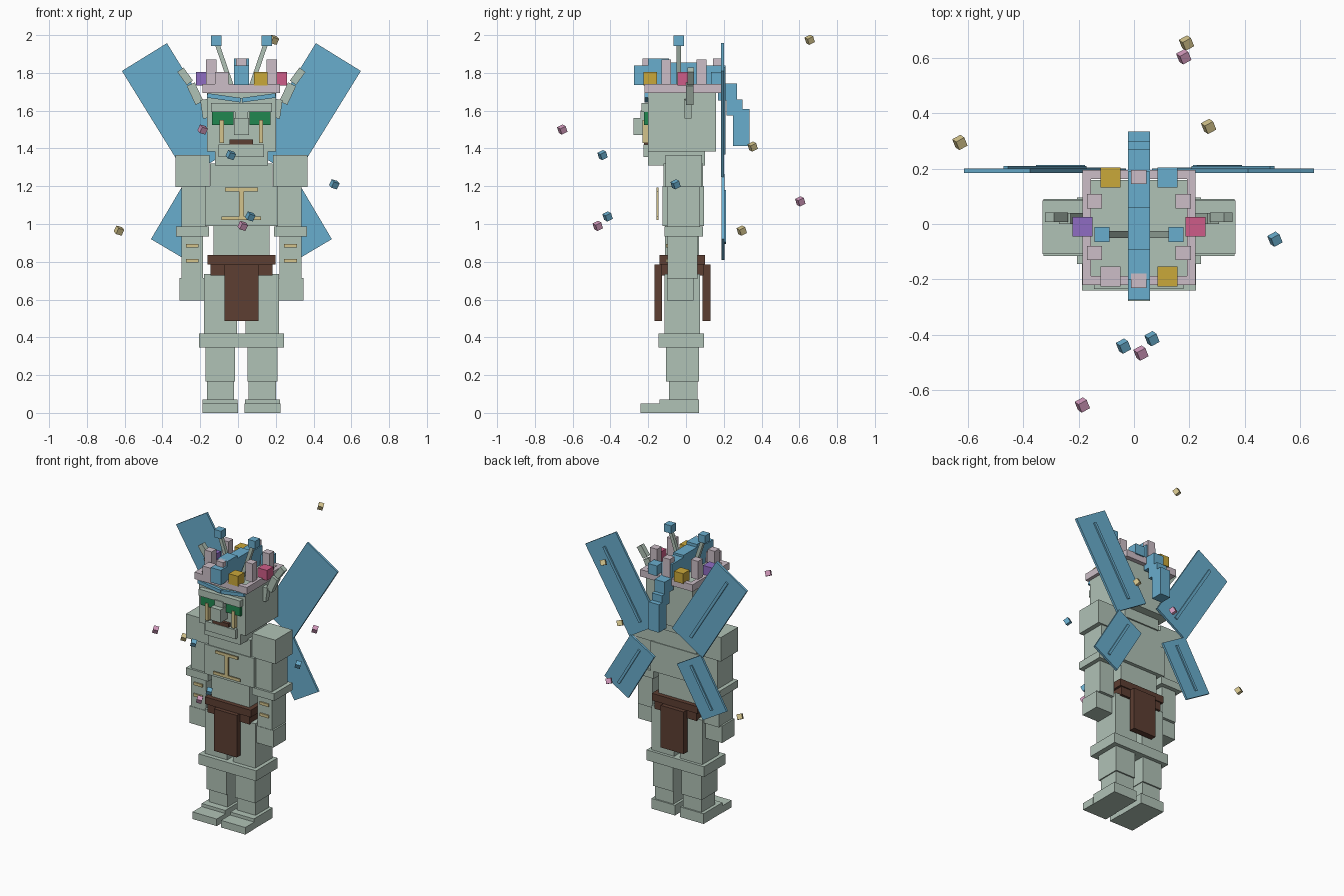
import bpy, bmesh, math, random
from mathutils import Matrix, Euler

random.seed(4)
CX = 0.018  # mirror plane of the figure


def material(name, rgb):
    m = bpy.data.materials.new(name)
    lin = [(c / 255 / 12.92 if c < 10 else ((c / 255 + 0.055) / 1.055) ** 2.4) for c in rgb]
    m.diffuse_color = (*lin, 1)
    return m


SAGE = material("sage", (176, 194, 182))
SHELL = material("pale_mauve", (204, 190, 199))
BLUE = material("sky_blue", (105, 173, 205))
BROWN = material("dark_brown", (93, 62, 50))
GOLD = material("gold", (202, 168, 58))
STRAW = material("straw", (212, 196, 140))
GREEN = material("green", (32, 135, 80))
PURPLE = material("purple", (143, 108, 194))
ROSE = material("rose", (206, 92, 136))
PINK = material("orchid", (212, 155, 190))


def make(name, mat, size, matrix):
    bm = bmesh.new()
    bmesh.ops.create_cube(bm, size=1, matrix=matrix @ Matrix.Diagonal((*size, 1)))
    me = bpy.data.meshes.new(name)
    bm.to_mesh(me)
    bm.free()
    me.materials.append(mat)
    ob = bpy.data.objects.new(name, me)
    bpy.context.collection.objects.link(ob)
    return ob


def box(name, mat, x, y, z):
    """Axis aligned box from (low, high) ranges; x is relative to the mirror plane."""
    size = [r[1] - r[0] for r in (x, y, z)]
    mid = [(r[0] + r[1]) / 2 for r in (x, y, z)]
    mid[0] += CX
    return make(name, mat, size, Matrix.Translation(mid))


def mid(name, mat, half, y, z):
    return box(name, mat, (-half, half), y, z)


def pair(name, mat, x, y, z):
    box("left_" + name, mat, (-x[1], -x[0]), y, z)
    box("right_" + name, mat, x, y, z)


def tilted_pair(name, mat, size, centre, deg):
    """Mirrored boxes leaning outwards by deg about the y axis."""
    for side, s in (("left_", -1), ("right_", 1)):
        m = Matrix.Translation((CX + s * centre[0], centre[1], centre[2]))
        make(side + name, mat, size, m @ Matrix.Rotation(math.radians(s * deg), 4, 'Y'))


# Legs
pair("toes", SAGE, (0.017, 0.207), (-0.24, -0.14), (0, 0.05))
pair("foot", SAGE, (0.02, 0.205), (-0.14, 0.07), (0, 0.072))
pair("ankle", SAGE, (0.038, 0.182), (-0.09, 0.06), (0.07, 0.165))
pair("shin", SAGE, (0.033, 0.19), (-0.105, 0.07), (0.165, 0.347))
pair("knee", SAGE, (0.0, 0.225), (-0.145, 0.095), (0.347, 0.42))
pair("thigh", SAGE, (0.022, 0.198), (-0.115, 0.075), (0.42, 0.735))

# Torso
mid("waist", SAGE, 0.148, (-0.11, 0.07), (0.72, 1.0))
mid("chest", SAGE, 0.193, (-0.125, 0.095), (0.99, 1.2))
mid("upper_chest", SAGE, 0.165, (-0.12, 0.09), (1.2, 1.32))
mid("chest_mark_top", STRAW, 0.088, (-0.155, -0.146), (1.172, 1.192))
mid("chest_mark_stem", STRAW, 0.014, (-0.155, -0.146), (1.04, 1.172))
mid("chest_mark_base", STRAW, 0.105, (-0.155, -0.146), (1.02, 1.04))

# Belt and loincloth
mid("belt", BROWN, 0.18, (-0.14, 0.1), (0.785, 0.835))
mid("lower_belt", BROWN, 0.164, (-0.132, 0.092), (0.727, 0.785))
mid("front_flap", BROWN, 0.09, (-0.168, -0.128), (0.487, 0.785))
mid("back_flap", BROWN, 0.09, (0.087, 0.13), (0.487, 0.785))

# Arms
pair("shoulder", SAGE, (0.168, 0.35), (-0.108, 0.085), (1.195, 1.365))
pair("upper_arm", SAGE, (0.185, 0.318), (-0.1, 0.075), (0.98, 1.2))
pair("elbow", SAGE, (0.172, 0.346), (-0.115, 0.09), (0.935, 0.987))
pair("forearm", SAGE, (0.202, 0.317), (-0.097, 0.06), (0.71, 0.94))
pair("hand", SAGE, (0.198, 0.329), (-0.1, 0.04), (0.595, 0.715))
for z in (0.805, 0.885):
    pair("arm_stripe", STRAW, (0.226, 0.294), (-0.106, -0.097), (z - 0.01, z + 0.01))

# Head and face
mid("jaw", SAGE, 0.14, (-0.2, 0.1), (1.31, 1.39))
mid("head", SAGE, 0.182, (-0.2, 0.16), (1.385, 1.71))
mid("chin", SAGE, 0.12, (-0.225, -0.2), (1.355, 1.42))
mid("mouth", BROWN, 0.062, (-0.222, -0.2), (1.42, 1.447))
mid("nose", SAGE, 0.04, (-0.278, -0.2), (1.47, 1.56))
mid("nose_bridge", SAGE, 0.034, (-0.242, -0.2), (1.56, 1.6))
mid("brow", SAGE, 0.162, (-0.235, -0.2), (1.592, 1.64))
pair("eye", GREEN, (0.043, 0.155), (-0.222, -0.2), (1.525, 1.593))
pair("cheek_mark", STRAW, (0.092, 0.115), (-0.23, -0.2), (1.43, 1.55))
tilted_pair("forehead_stripe", BLUE, (0.18, 0.02, 0.024), (0.092, -0.21, 1.668), -8)

# Ears built from three leaning blocks
for size, centre, deg in (((0.042, 0.036, 0.1), (0.19, 0.01, 1.61), 8),
                          ((0.046, 0.04, 0.11), (0.245, 0.02, 1.69), 25),
                          ((0.04, 0.034, 0.085), (0.298, 0.025, 1.782), 36)):
    tilted_pair("ear_block", SAGE, size, centre, deg)

# Crown ring
for y in ((-0.22, -0.188), (0.163, 0.195)):
    mid("crown_band", SHELL, 0.205, y, (1.693, 1.742))
pair("crown_side_band", SHELL, (0.173, 0.205), (-0.188, 0.163), (1.693, 1.742))

# Crown posts and gem blocks
for y in (-0.105, 0.082):
    pair("crown_post", SHELL, (0.133, 0.188), (y - 0.026, y + 0.026), (1.74, 1.87))
for y in (-0.205, 0.17):
    mid("crown_centre_post", SHELL, 0.028, (y - 0.026, y + 0.026), (1.74, 1.875))
for x, y, mat in ((-0.103, 0.168, GOLD), (0.103, 0.168, BLUE), (-0.103, -0.19, SHELL),
                  (0.103, -0.19, GOLD), (-0.205, -0.01, PURPLE), (0.205, -0.01, ROSE)):
    box("crown_gem", mat, (x - 0.036, x + 0.036), (y - 0.036, y + 0.036), (1.734, 1.806))

# Stepped crest running over the head and down the back
for y, z in (((-0.275, -0.2), (1.735, 1.84)), ((-0.2, -0.09), (1.70, 1.875)),
             ((-0.09, 0.06), (1.70, 1.855)), ((0.06, 0.19), (1.70, 1.84)),
             ((0.17, 0.27), (1.655, 1.745)), ((0.215, 0.3), (1.575, 1.66)),
             ((0.25, 0.335), (1.412, 1.61))):
    mid("crest_block", BLUE, 0.04, y, z)

# Antennae
tilted_pair("antenna_stalk", SAGE, (0.024, 0.024, 0.26), (0.088, -0.038, 1.835), 19)
pair("antenna_tip", BLUE, (0.106, 0.161), (-0.065, -0.01), (1.943, 1.998))

# Four flat wings with raised ribs on the back
tilted_pair("upper_wing", BLUE, (0.28, 0.016, 0.66), (0.34, 0.192, 1.603), 31.7)
tilted_pair("upper_wing_rib", BLUE, (0.02, 0.01, 0.54), (0.34, 0.205, 1.603), 31.7)
tilted_pair("lower_wing", BLUE, (0.216, 0.016, 0.40), (0.284, 0.196, 1.037), -30.6)
tilted_pair("lower_wing_rib", BLUE, (0.018, 0.01, 0.32), (0.284, 0.208, 1.037), -30.6)

# Floating motes
for x, y, z, mat in ((0.19, 0.655, 1.975, STRAW), (0.27, 0.353, 1.41, STRAW),
                     (-0.63, 0.295, 0.965, STRAW), (-0.187, -0.655, 1.5, PINK),
                     (0.18, 0.605, 1.12, PINK), (0.025, -0.467, 0.99, PINK),
                     (-0.038, -0.442, 1.365, BLUE), (0.51, -0.055, 1.21, BLUE),
                     (0.065, -0.415, 1.04, BLUE)):
    turn = Euler((0.45, 0.25, 0.5)).to_matrix().to_4x4()
    make("mote", mat, (0.035,) * 3, Matrix.Translation((x, y, z)) @ turn)
